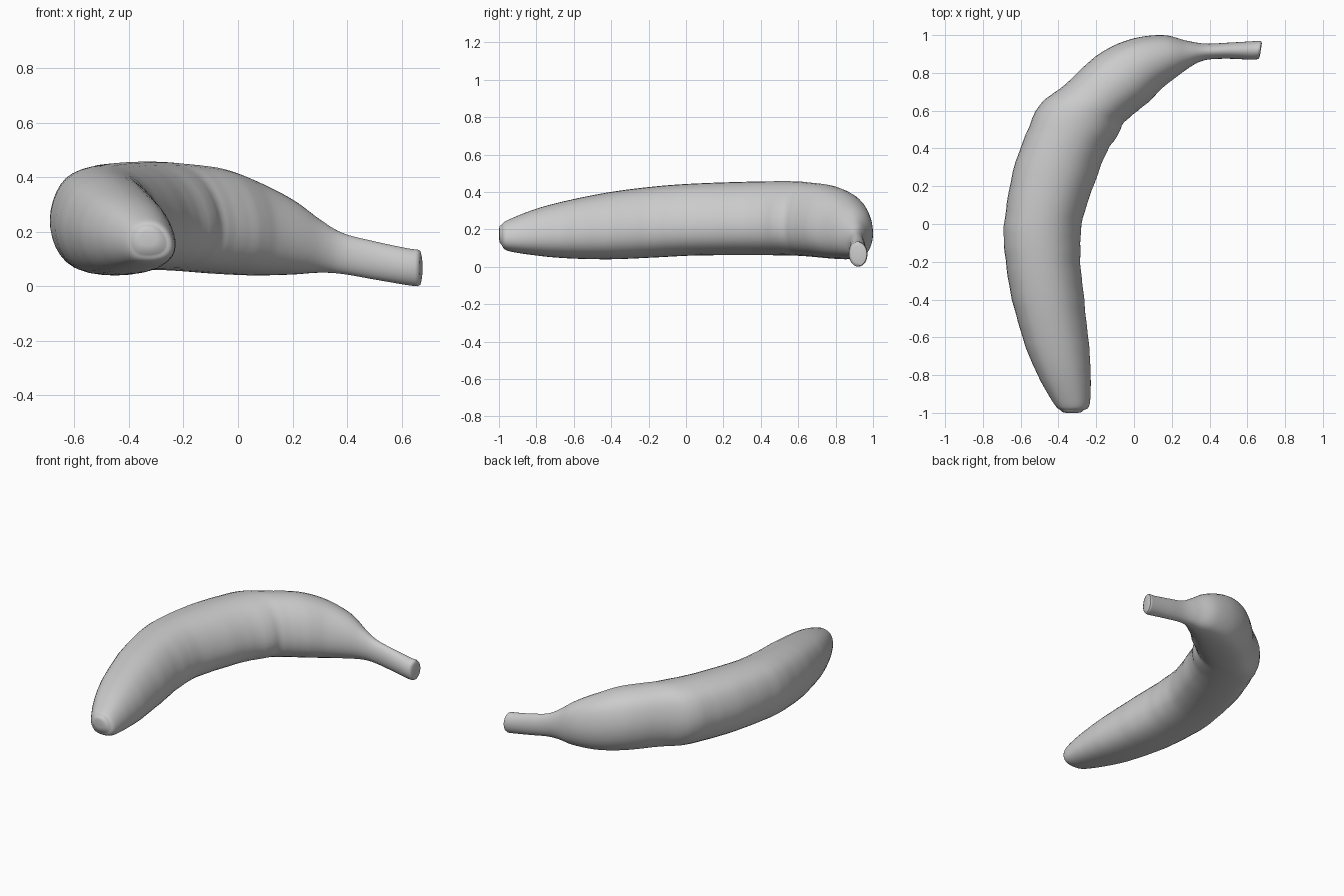
import bpy
import math
from mathutils import Vector

default_cube = bpy.data.objects.get("Cube")
if default_cube:
    bpy.data.objects.remove(default_cube, do_unlink=True)

RINGS_PER_SPAN = 6
POINTS_PER_SPAN = 3

# Stations from blossom tip to stem end:
# outer x, outer y, inner x, inner y, underside z, top z
stations = [
    (-.39, -.985, -.265, -.985, .115, .225),
    (-.425, -.95, -.235, -.955, .085, .25),
    (-.51, -.80, -.23, -.80, .06, .31),
    (-.58, -.63, -.24, -.63, .045, .355),
    (-.645, -.40, -.265, -.40, .04, .40),
    (-.685, -.15, -.285, -.17, .05, .43),
    (-.68, .07, -.27, .03, .06, .445),
    (-.61, .38, -.175, .31, .062, .455),
    (-.49, .63, -.085, .49, .06, .457),
    (-.35, .75, -.03, .56, .055, .45),
    (-.20, .89, .07, .64, .045, .433),
    (-.03, .975, .15, .72, .04, .388),
    (.15, 1, .24, .79, .043, .32),
    (.28, .97, .32, .845, .05, .245),
    (.38, .955, .39, .87, .045, .195),
    (.50, .96, .50, .875, .025, .165),
    (.62, .967, .615, .87, .005, .14),
    (.665, .97, .65, .872, 0, .135),
]

# Ridged cross-section, across from outer to inner and up from underside to top
ridged = [
    (0, .5), (.06, .76), (.2, .93), (.46, 1), (.72, .93), (.91, .72),
    (1, .44), (.96, .2), (.79, .05), (.5, 0), (.21, .05), (.05, .24),
]


def catmull(a, b, c, d, t):
    """Smooth blend between b and c for tuples of any length."""
    return tuple(
        (2 * q + (r - p) * t + (2 * p - 5 * q + 4 * r - s) * t ** 2
         + (3 * q - p - 3 * r + s) * t ** 3) / 2
        for p, q, r, s in zip(a, b, c, d)
    )


def smooth_open(points, steps):
    padded = [points[0]] + points + [points[-1]]
    result = []
    for i in range(len(points) - 1):
        result += [catmull(*padded[i:i + 4], k / steps) for k in range(steps)]
    return result + [points[-1]]


def smooth_closed(points, steps):
    count = len(points)
    result = []
    for i in range(count):
        group = [points[(i + j) % count] for j in (-1, 0, 1, 2)]
        result += [catmull(*group, k / steps) for k in range(steps)]
    return result


def make_ring(station, roundness, ripple):
    """Fit the cross-section between the outer and inner edges."""
    ox, oy, ix, iy, low, high = station
    outer, inner = Vector((ox, oy, 0)), Vector((ix, iy, 0))
    ring = []
    for k, (u, v) in enumerate(section):
        angle = math.tau * k / len(section)
        u += (.5 - .5 * math.cos(angle) - u) * roundness
        v += (.5 + .5 * math.sin(angle) - v) * roundness
        point = outer.lerp(inner, .5 + (u - .5) * (1 + ripple))
        point.z = low + (high - low) * v
        ring.append(point)
    return ring


def shrink_ring(ring, factor, offset):
    """Smaller copy of an end ring, used to round the ends."""
    centre = sum(ring, Vector()) / len(ring)
    return [centre + (p - centre) * factor + Vector(offset) for p in ring]


section = smooth_closed(ridged, POINTS_PER_SPAN)
path = smooth_open(stations, RINGS_PER_SPAN)

# Fruit body: slight wrinkles mid-length, round section toward the stem
rings = []
for i, station in enumerate(path):
    t = i / (len(path) - 1)
    roundness = min(max((t - .65) / .15, 0), 1)
    fade = max(math.sin(math.pi * min(t / .7, 1)), 0)
    ripple = .007 * fade * (math.sin(i * 1.9) + math.sin(i * .83))
    if abs(t - .47) < .02:
        ripple += .03
    rings.append(make_ring(station, roundness, ripple))

# Rounded blossom tip and stem end
rings.insert(0, shrink_ring(rings[0], .8, (0, -.011, .004)))
rings.insert(0, shrink_ring(rings[0], .6, (0, -.004, .003)))
rings.append(shrink_ring(rings[-1], .93, (.01, 0, 0)))
rings.append(shrink_ring(rings[-1], .75, (.004, 0, 0)))

count = len(section)
verts = [p for ring in rings for p in ring]
faces = [tuple(reversed(range(count)))]
for r in range(len(rings) - 1):
    for k in range(count):
        n = (k + 1) % count
        faces.append((r * count + k, r * count + n,
                      (r + 1) * count + n, (r + 1) * count + k))
faces.append(tuple(range(len(verts) - count, len(verts))))

mesh = bpy.data.meshes.new("banana")
mesh.from_pydata(verts, [], faces)
mesh.update()
banana = bpy.data.objects.new("banana", mesh)
bpy.context.collection.objects.link(banana)

# Plain grey skin
skin = bpy.data.materials.new("plain grey")
skin.use_nodes = True
grey = (.6, .6, .6, 1)
skin.diffuse_color = grey
skin.node_tree.nodes["Principled BSDF"].inputs["Base Color"].default_value = grey
mesh.materials.append(skin)

# Consistent outward faces and smooth shading
bpy.ops.object.select_all(action="DESELECT")
banana.select_set(True)
bpy.context.view_layer.objects.active = banana
bpy.ops.object.mode_set(mode="EDIT")
bpy.ops.mesh.select_all(action="SELECT")
bpy.ops.mesh.normals_make_consistent(inside=False)
bpy.ops.object.mode_set(mode="OBJECT")
bpy.ops.object.shade_smooth_by_angle(angle=math.radians(50))
